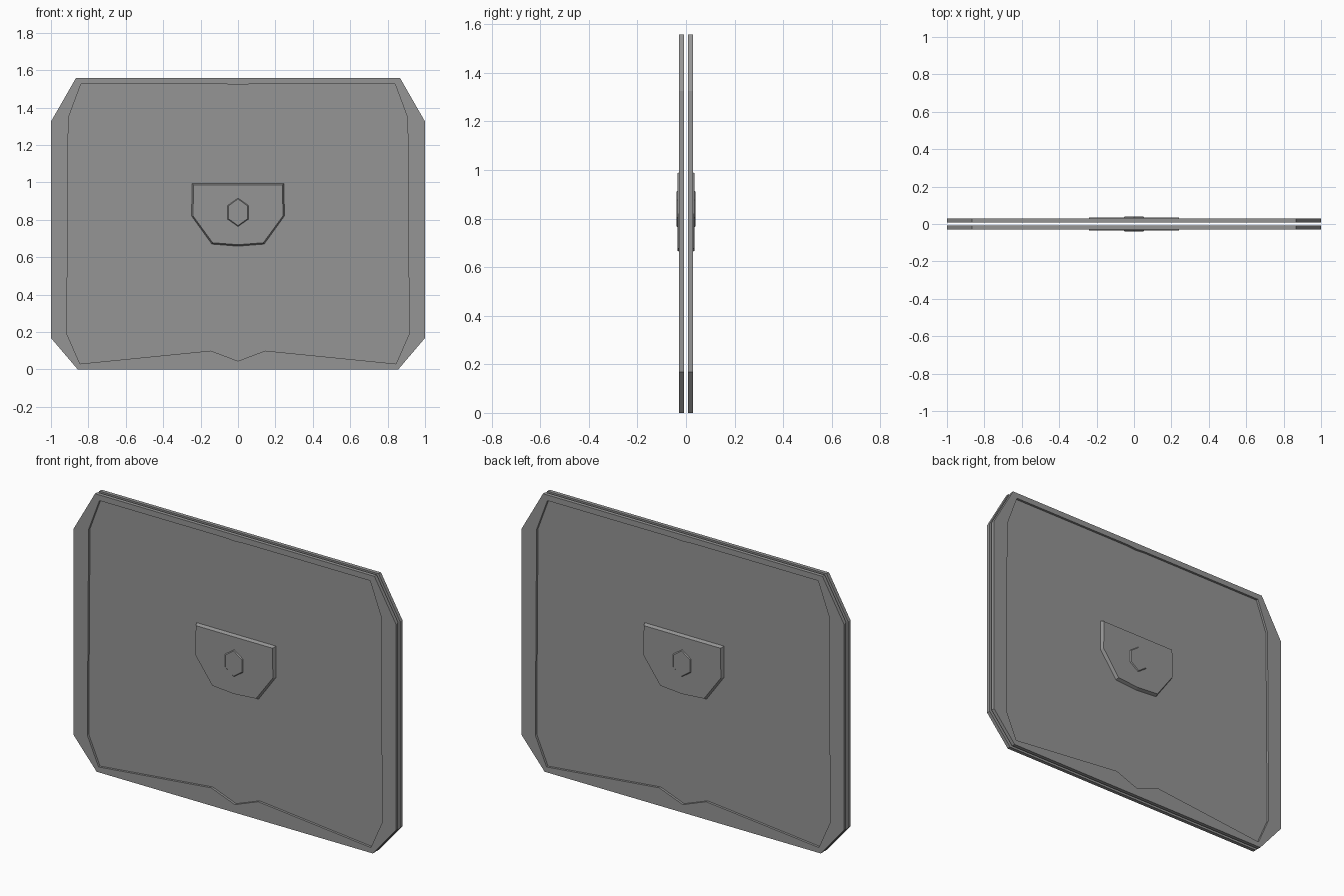
import bpy, bmesh

if "Cube" in bpy.data.objects:
    bpy.data.objects.remove(bpy.data.objects["Cube"])

grey = bpy.data.materials.new("dark_grey")
grey.diffuse_color = (0.3, 0.3, 0.3, 1)
grey.use_nodes = True
grey.node_tree.nodes["Principled BSDF"].inputs["Base Color"].default_value = grey.diffuse_color

def outline(half):
    """Mirror a right-half (x, z) profile, listed bottom to top, into a closed loop."""
    return half + [(-x, z) for x, z in reversed(half) if x > 0]

def ring(bm, pts, y):
    return [bm.verts.new((x, y, z)) for x, z in pts]

def wall(bm, a, b):
    for i in range(len(a)):
        j = (i + 1) % len(a)
        bm.faces.new((a[i], a[j], b[j], b[i]))

def finish(bm, name):
    """Make the object and mirror it to the back side."""
    bmesh.ops.recalc_face_normals(bm, faces=bm.faces[:])
    mesh = bpy.data.meshes.new(name)
    bm.to_mesh(mesh)
    bm.free()
    mesh.materials.append(grey)
    ob = bpy.data.objects.new(name, mesh)
    bpy.context.collection.objects.link(ob)
    mod = ob.modifiers.new("both_sides", 'MIRROR')
    mod.use_axis = (False, True, False)
    mod.use_mirror_merge = False
    return ob

def boss(name, half, y_base, y_face, inset, centre_z):
    """Raised plate whose sides taper in towards its face."""
    pts = outline(half)
    w = max(x for x, z in pts)
    h = max(abs(z - centre_z) for x, z in pts)
    small = [(x * (1 - inset / w), centre_z + (z - centre_z) * (1 - inset / h)) for x, z in pts]
    bm = bmesh.new()
    base, face = ring(bm, pts, y_base), ring(bm, small, y_face)
    wall(bm, base, face)
    bm.faces.new(base)
    bm.faces.new(face)
    return finish(bm, name)

INNER, FRONT, PANEL = -0.008, -0.029, -0.016

outer = outline([(0.857, 0), (1, 0.168), (1, 1.325), (0.867, 1.557)])
recess = outline([(0, 0.045), (0.145, 0.1), (0.845, 0.03), (0.915, 0.19),
                  (0.907, 1.345), (0.84, 1.525), (0.06, 1.525), (0, 1.521)])

# Main plate with raised rim and sunken panel
bm = bmesh.new()
back, front = ring(bm, outer, INNER), ring(bm, outer, FRONT)
lip, floor = ring(bm, recess, FRONT), ring(bm, recess, PANEL)
wall(bm, back, front)
wall(bm, lip, floor)
bm.faces.new(back)
bm.faces.new(floor)
rim_edges = [bm.edges.get((r[i - 1], r[i])) for r in (front, lip) for i in range(len(r))]
bmesh.ops.triangle_fill(bm, edges=rim_edges, use_beauty=True, normal=(0, -1, 0))
finish(bm, "plate")

# Central badge plate
boss("badge_plate", [(0, 0.659), (0.14, 0.67), (0.248, 0.82), (0.246, 0.995)],
     PANEL, -0.034, 0.008, 0.83)

# Hexagonal stud
boss("hex_stud", [(0, 0.763), (0.057, 0.803), (0.057, 0.877), (0, 0.917)],
     -0.033, -0.039, 0.006, 0.84)
